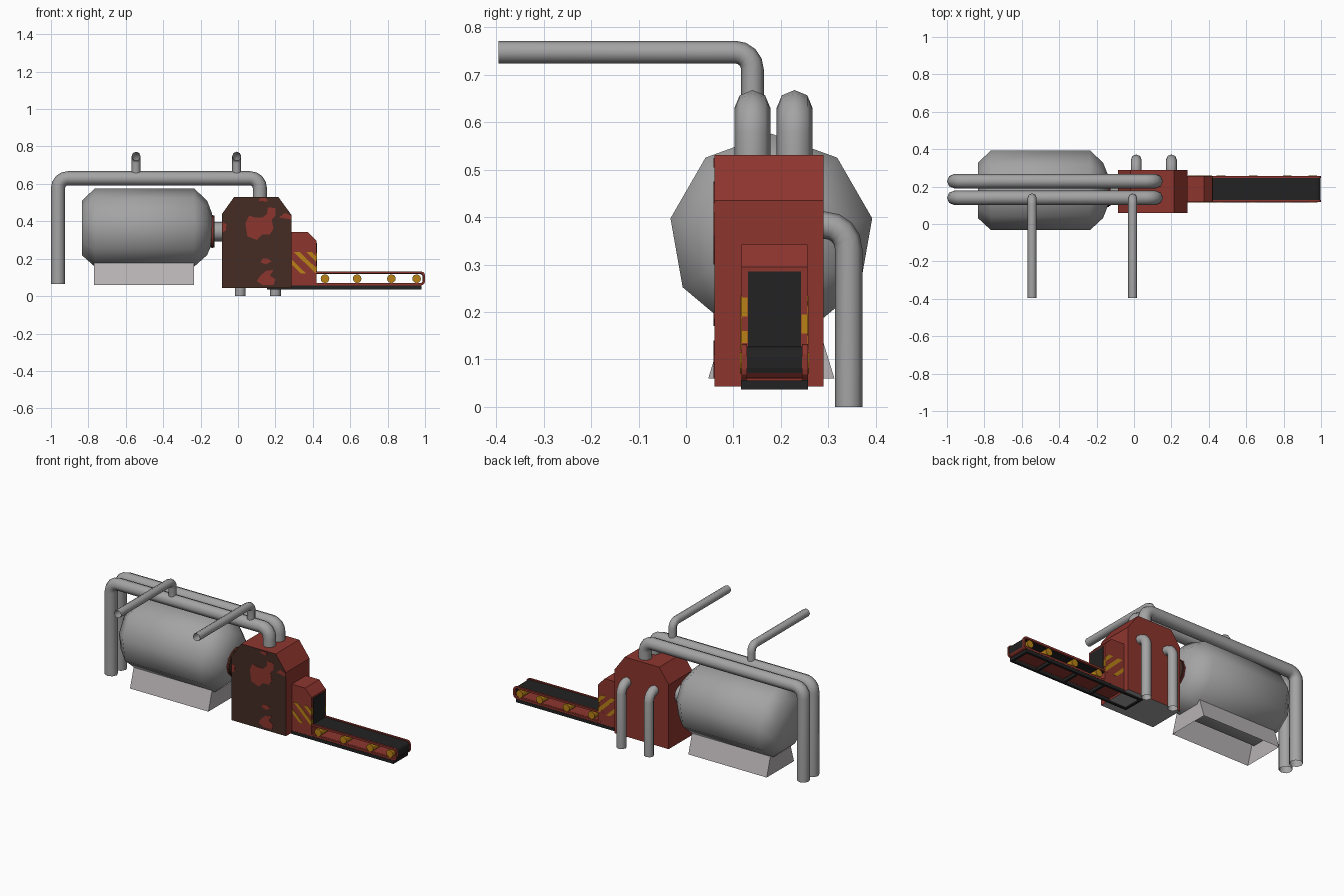
import bpy, bmesh, math
from mathutils import Vector

if "Cube" in bpy.data.objects:
    bpy.data.objects.remove(bpy.data.objects["Cube"])


def mat(name, r, g, b):
    m = bpy.data.materials.new(name)
    m.diffuse_color = (r, g, b, 1)
    m.use_nodes = True
    m.node_tree.nodes["Principled BSDF"].inputs["Base Color"].default_value = m.diffuse_color
    return m


STEEL = mat("steel grey", 0.37, 0.37, 0.37)
PALE = mat("pale grey", 0.48, 0.45, 0.46)
RED = mat("rust red", 0.27, 0.036, 0.027)
BROWN = mat("dark brown", 0.058, 0.025, 0.017)
BLACK = mat("black", 0.016, 0.016, 0.016)
YELLOW = mat("hazard yellow", 0.48, 0.22, 0.008)


def make(name, verts, faces, mats, rule=None, smooth=False, fix=True):
    me = bpy.data.meshes.new(name)
    me.from_pydata([tuple(v) for v in verts], [], faces)
    if fix:
        bm = bmesh.new()
        bm.from_mesh(me)
        bmesh.ops.recalc_face_normals(bm, faces=bm.faces)
        bm.to_mesh(me)
        bm.free()
    for m in mats:
        me.materials.append(m)
    for p in me.polygons:
        p.use_smooth = smooth
        if rule:
            p.material_index = rule(p)
    if smooth:
        me.set_sharp_from_angle(angle=math.radians(55))
    ob = bpy.data.objects.new(name, me)
    bpy.context.collection.objects.link(ob)
    return ob


def prism(name, prof, y0, y1, mats, rule=None):
    """Closed x-z profile extruded along y."""
    n = len(prof)
    v = [(x, y0, z) for x, z in prof] + [(x, y1, z) for x, z in prof]
    f = [tuple(range(n)), tuple(range(2 * n - 1, n - 1, -1))]
    f += [(i, (i + 1) % n, n + (i + 1) % n, n + i) for i in range(n)]
    return make(name, v, f, mats, rule)


def box(name, x0, x1, y0, y1, z0, z1, m):
    return prism(name, [(x0, z0), (x1, z0), (x1, z1), (x0, z1)], y0, y1, [m])


def lathe(name, prof, cy, cz, n, m):
    """Profile of (x, radius) turned about a line along x."""
    v, f = [], []
    for x, r in prof:
        for i in range(n):
            a = math.pi / 2 + 2 * math.pi * i / n
            v.append((x, cy + r * math.cos(a), cz + r * math.sin(a)))
    for k in range(len(prof) - 1):
        for i in range(n):
            j = (i + 1) % n
            f.append((k * n + i, k * n + j, (k + 1) * n + j, (k + 1) * n + i))
    f += [tuple(range(n)), tuple(range(len(v) - n, len(v)))]
    return make(name, v, f, [m], smooth=True)


def pipe(name, path, r, bend, normal, n=8, m=STEEL):
    """Round tube with open ends, swept along a planar path with rounded corners."""
    P = [Vector(p) for p in path]
    pts = [P[0]]
    for a, b, c in zip(P, P[1:], P[2:]):
        u, w = (a - b).normalized(), (c - b).normalized()
        centre = b + (u + w) * bend
        for k in range(5):
            t = math.pi / 2 * k / 4
            pts.append(centre - w * bend * math.cos(t) - u * bend * math.sin(t))
    pts.append(P[-1])
    N = Vector(normal)
    v, f = [], []
    for i, p in enumerate(pts):
        t = (pts[min(i + 1, len(pts) - 1)] - pts[max(i - 1, 0)]).normalized()
        if i == 1:
            t = (P[1] - P[0]).normalized()
        if i == len(pts) - 2:
            t = (P[-1] - P[-2]).normalized()
        s = t.cross(N)
        for k in range(n):
            a = 2 * math.pi * k / n
            v.append(p + N * (r * math.cos(a)) + s * (r * math.sin(a)))
    for i in range(len(pts) - 1):
        for k in range(n):
            j = (k + 1) % n
            f.append((i * n + k, i * n + j, (i + 1) * n + j, (i + 1) * n + k))
    return make(name, v, f, [m], smooth=True)


def loop(name, x0, x1, z0, z1, thick, y0, y1, mats, rule=None):
    """Thin band around a rectangle whose right-hand corners are rounded."""
    def ring(d):
        r = 0.022 - d
        o = [(x0 + d, z1 - d), (x0 + d, z0 + d)]
        for zc, start in ((z0 + 0.022, -90), (z1 - 0.022, 0)):
            for k in range(4):
                a = math.radians(start + 30 * k)
                o.append((x1 - 0.022 + r * math.cos(a), zc + r * math.sin(a)))
        return o
    a, b = ring(0), ring(thick)
    n = len(a)
    v = [(x, y, z) for y in (y0, y1) for pr in (a, b) for x, z in pr]
    f = []
    for i in range(n):
        j = (i + 1) % n
        for p, q in ((0, 1), (1, 3), (3, 2), (2, 0)):
            f.append((p * n + i, p * n + j, q * n + j, q * n + i))
    return make(name, v, f, mats, rule)


# Storage tank, neck flange and neck
lathe("tank", [(-0.835, 0.15), (-0.765, 0.216), (-0.235, 0.216), (-0.165, 0.15),
               (-0.138, 0.08)], 0.18, 0.36, 9, STEEL)
lathe("neck_flange", [(-0.148, 0.085), (-0.126, 0.085)], 0.18, 0.345, 12, BROWN)
lathe("neck_flange_rim", [(-0.142, 0.088), (-0.135, 0.088)], 0.18, 0.345, 12, RED)
lathe("neck_pipe", [(-0.13, 0.052), (-0.07, 0.052)], 0.18, 0.345, 12, STEEL)

# Hollow skirt under the tank
sk = [(x, 0.18 + s * h, z) for z, h in ((0.06, 0.133), (0.2, 0.09))
      for x, s in ((-0.77, -1), (-0.235, -1), (-0.235, 1), (-0.77, 1))]
make("tank_skirt", sk, [(i, (i + 1) % 4, 4 + (i + 1) % 4, 4 + i) for i in range(4)]
     + [(4, 5, 6, 7)], [PALE])

# Two large overhead pipes
for i, y in enumerate((0.14, 0.229)):
    pipe(f"overhead_pipe_{i}", [(-0.962, y, 0.065), (-0.962, y, 0.63), (0.117, y, 0.63),
                                (0.117, y, 0.5)], 0.038, 0.052, (0, 1, 0))
# Branch pipes to the front
for i, x in enumerate((-0.545, -0.007)):
    pipe(f"branch_pipe_{i}", [(x, 0.14, 0.64), (x, 0.14, 0.748), (x, -0.395, 0.748)],
         0.024, 0.036, (1, 0, 0))
# Drain pipes at the back
for i, x in enumerate((0.012, 0.2)):
    pipe(f"drain_pipe_{i}", [(x, 0.27, 0.383), (x, 0.343, 0.383), (x, 0.343, 0)],
         0.029, 0.05, (1, 0, 0))

# Main housing: brown front, grey underside, red elsewhere
prism("main_housing", [(-0.085, 0.043), (0.285, 0.043), (0.285, 0.435), (0.215, 0.531),
                       (-0.02, 0.531), (-0.085, 0.44)], 0.06, 0.29, [RED, BROWN, STEEL],
      lambda p: 1 if p.normal.y < -0.5 else 2 if p.normal.z < -0.5 else 0)
# Bare red patches on the brown front
patches = [
    [(0.04, 0.39), (0.05, 0.32), (0.10, 0.30), (0.13, 0.33), (0.17, 0.33), (0.19, 0.36),
     (0.18, 0.41), (0.20, 0.43), (0.20, 0.47), (0.16, 0.475), (0.155, 0.44), (0.13, 0.42),
     (0.09, 0.42), (0.06, 0.43)],
    [(0.10, 0.08), (0.13, 0.06), (0.19, 0.06), (0.20, 0.09), (0.17, 0.11), (0.19, 0.14),
     (0.15, 0.135), (0.12, 0.11)],
    [(0.12, 0.18), (0.15, 0.17), (0.18, 0.185), (0.16, 0.20), (0.13, 0.20)],
    [(-0.084, 0.34), (-0.065, 0.35), (-0.062, 0.385), (-0.084, 0.395)],
    [(0.22, 0.42), (0.284, 0.41), (0.284, 0.43), (0.25, 0.445)],
    [(0.11, 0.51), (0.16, 0.505), (0.15, 0.525), (0.12, 0.525)],
]
for i, pts in enumerate(patches):
    prism(f"bare_patch_{i}", pts, 0.058, 0.062, [RED])

# Conveyor hood with dark outlet
prism("hood", [(0.27, 0.055), (0.42, 0.055), (0.42, 0.295), (0.375, 0.342), (0.27, 0.342)],
      0.117, 0.256, [RED])
box("hood_outlet", 0.415, 0.423, 0.131, 0.243, 0.125, 0.285, BLACK)
# Hazard stripes on both hood sides and the outlet frame
stripes = [[(0.29, 0.165), (0.29, 0.192), (0.365, 0.12), (0.338, 0.12)],
           [(0.298, 0.235), (0.33, 0.235), (0.418, 0.15), (0.418, 0.12)],
           [(0.365, 0.235), (0.395, 0.235), (0.418, 0.213), (0.418, 0.184)]]
for i, pts in enumerate(stripes):
    for side, y in (("front", 0.117), ("back", 0.256)):
        prism(f"stripe_{side}_{i}", pts, y - 0.002, y + 0.002, [YELLOW])
for i, (y0, y1, z0, z1) in enumerate(((0.116, 0.13, 0.19, 0.23), (0.116, 0.13, 0.135, 0.16),
                                      (0.244, 0.257, 0.155, 0.195))):
    box(f"outlet_stripe_{i}", 0.416, 0.422, y0, y1, z0, z1, YELLOW)

# Conveyor belt with red rims, and yellow rollers
loop("belt", 0.38, 0.997, 0.06, 0.127, 0.01, 0.128, 0.246, [BLACK, RED],
     lambda p: 1 if p.center.z < 0.072 else 0)
for side, y in (("front", 0.117), ("back", 0.245)):
    loop(f"belt_rim_{side}", 0.38, 1.0, 0.057, 0.132, 0.012, y, y + 0.012, [RED])
for i, x in enumerate((0.465, 0.637, 0.82, 0.955)):
    circ = [(x + 0.023 * math.cos(k * math.pi / 6), 0.093 + 0.023 * math.sin(k * math.pi / 6))
            for k in range(12)]
    prism(f"roller_{i}", circ, 0.114, 0.259, [YELLOW])

# Black under-frame
for side, y in (("front", 0.116), ("back", 0.243)):
    box(f"frame_rail_{side}", 0.155, 0.98, y, y + 0.014, 0.036, 0.056, BLACK)
for i, x in enumerate((0.155, 0.41, 0.6, 0.79, 0.966)):
    box(f"frame_bar_{i}", x, x + 0.014, 0.117, 0.256, 0.036, 0.055, BLACK)
